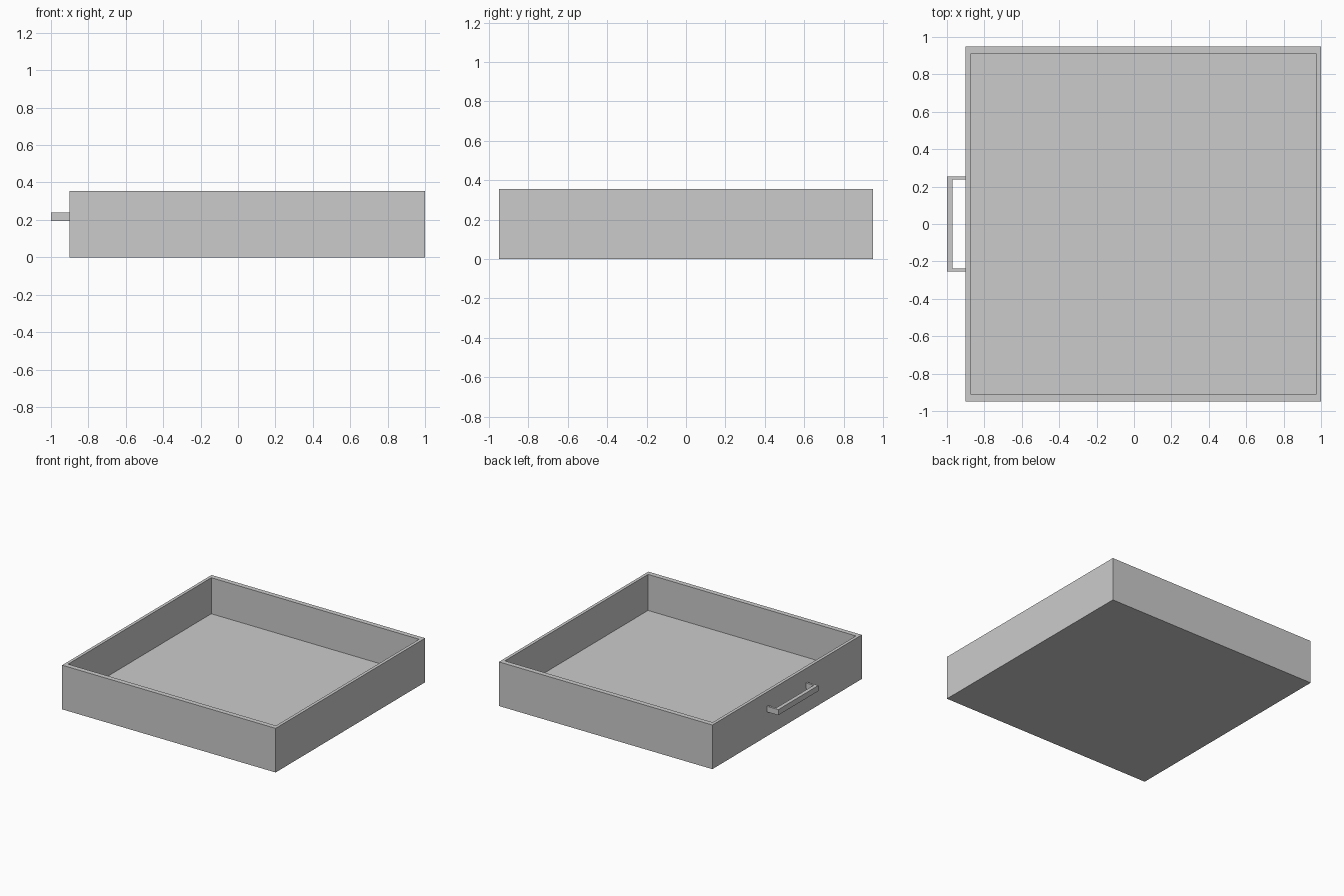
import bpy
import bmesh

if "Cube" in bpy.data.objects:
    bpy.data.objects.remove(bpy.data.objects["Cube"])


def box(name, x, y, z):
    """Axis-aligned box from (min, max) ranges."""
    bm = bmesh.new()
    bmesh.ops.create_cube(bm, size=1.0)
    for v in bm.verts:
        v.co = [r[0] if c < 0 else r[1] for c, r in zip(v.co, (x, y, z))]
    mesh = bpy.data.meshes.new(name)
    bm.to_mesh(mesh)
    bm.free()
    obj = bpy.data.objects.new(name, mesh)
    bpy.context.collection.objects.link(obj)
    return obj


def prism(name, outline, z0, z1):
    """Extrude a plan outline upwards."""
    bm = bmesh.new()
    face = bm.faces.new([bm.verts.new((x, y, z0)) for x, y in outline])
    ext = bmesh.ops.extrude_face_region(bm, geom=[face])
    for v in ext["geom"]:
        if isinstance(v, bmesh.types.BMVert):
            v.co.z = z1
    bmesh.ops.recalc_face_normals(bm, faces=bm.faces[:])
    mesh = bpy.data.meshes.new(name)
    bm.to_mesh(mesh)
    bm.free()
    obj = bpy.data.objects.new(name, mesh)
    bpy.context.collection.objects.link(obj)
    return obj


X0, X1, Y, H = -0.9, 1.0, 0.95, 0.355   # drawer box extents
TX, TY, FLOOR = 0.025, 0.04, 0.065      # wall thicknesses, floor height

# Drawer floor
box("drawer_floor", (X0, X1), (-Y + TY, Y - TY), (0, FLOOR))

# Side walls run the full length
box("side_wall_front", (X0, X1), (-Y, -Y + TY), (0, H))
box("side_wall_back", (X0, X1), (Y - TY, Y), (0, H))

# Face panel and rear panel sit on the floor between the sides
box("face_panel", (X0, X0 + TX), (-Y + TY, Y - TY), (FLOOR, H))
box("rear_panel", (X1 - TX, X1), (-Y + TY, Y - TY), (FLOOR, H))

# U-shaped pull handle
half = [(X0, 0.238), (-0.97, 0.238)]
outer = [(X0, 0.255), (-1.0, 0.255)]
outline = (outer + [(x, -y) for x, y in reversed(outer)]
           + [(x, -y) for x, y in half] + half[::-1])
prism("handle", outline, 0.195, 0.24)
